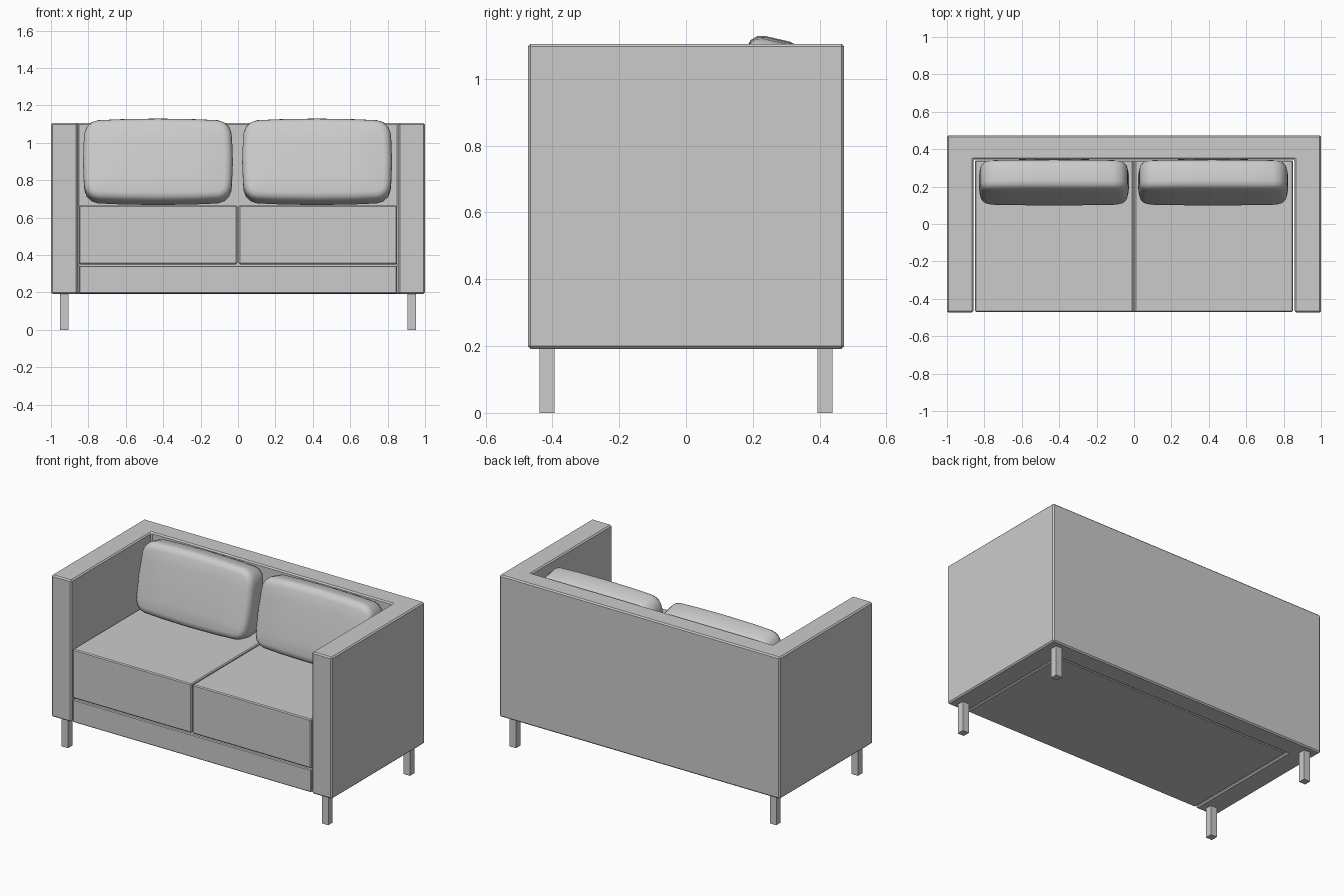
import bpy, bmesh, math
from mathutils import Matrix, Vector

if "Cube" in bpy.data.objects:
    bpy.data.objects.remove(bpy.data.objects["Cube"], do_unlink=True)

grey = bpy.data.materials.new("light grey")
grey.use_nodes = True
grey.diffuse_color = (0.6, 0.6, 0.6, 1)
grey.node_tree.nodes["Principled BSDF"].inputs["Base Color"].default_value = (0.6, 0.6, 0.6, 1)


def finish(name, bm):
    bmesh.ops.recalc_face_normals(bm, faces=bm.faces)
    mesh = bpy.data.meshes.new(name)
    bm.to_mesh(mesh)
    bm.free()
    mesh.materials.append(grey)
    ob = bpy.data.objects.new(name, mesh)
    bpy.context.collection.objects.link(ob)
    return ob


def chamfer(bm, width, segments=1):
    bmesh.ops.bevel(bm, geom=bm.edges[:], offset=width, segments=segments,
                    profile=0.5, affect='EDGES', clamp_overlap=True)


def prism(name, outline, z0, z1, bevel=0.0):
    bm = bmesh.new()
    base = bm.faces.new([bm.verts.new((x, y, z0)) for x, y in outline])
    top = bmesh.ops.extrude_face_region(bm, geom=[base])["geom"]
    bmesh.ops.translate(bm, vec=(0, 0, z1 - z0),
                        verts=[v for v in top if isinstance(v, bmesh.types.BMVert)])
    bmesh.ops.recalc_face_normals(bm, faces=bm.faces)
    if bevel:
        chamfer(bm, bevel)
    return finish(name, bm)


def box(name, x0, x1, y0, y1, z0, z1, bevel=0.0):
    return prism(name, [(x0, y0), (x1, y0), (x1, y1), (x0, y1)], z0, z1, bevel)


def cushion(name, x):
    half = Vector((0.385, 0.08, 0.215))
    bm = bmesh.new()
    bmesh.ops.create_cube(bm, size=2, matrix=Matrix.Diagonal((*half, 1)))
    # round the upright corners most, then soften the rims
    corners = [e for e in bm.edges
               if abs(e.verts[0].co.y - e.verts[1].co.y) > 0.01]
    bmesh.ops.bevel(bm, geom=corners, offset=0.065, segments=3, profile=0.5, affect='EDGES')
    rims = [e for e in bm.edges
            if e.verts[0].co.y * e.verts[1].co.y > 0]
    bmesh.ops.bevel(bm, geom=rims, offset=0.04, segments=3, profile=0.5, affect='EDGES')
    # slice both ways so the sides can swell
    for axis in (0, 2):
        normal = Vector((axis == 0, 0, axis == 2))
        for t in (-0.5, 0, 0.5):
            bmesh.ops.bisect_plane(bm, geom=bm.verts[:] + bm.edges[:] + bm.faces[:],
                                   plane_co=normal * t * half[axis], plane_no=normal)
    for v in bm.verts:
        u, w = v.co.x / half.x, v.co.z / half.z
        v.co.y *= 1 + 0.12 * (1 - u * u) * (1 - w * w)
        v.co.x *= 1 + 0.04 * (1 - w * w)
        v.co.z *= 1 + 0.06 * (1 - u * u)
    lean = Matrix.Rotation(math.radians(-13), 4, 'X')
    bmesh.ops.transform(bm, matrix=Matrix.Translation((x, 0.222, 0.898)) @ lean, verts=bm.verts)
    for f in bm.faces:
        f.smooth = True
    return finish(name, bm)


# Arms and back in one U-shaped shell
prism("arms_and_back", [(-1, -0.473), (-0.858, -0.473), (-0.858, 0.345), (0.858, 0.345),
                        (0.858, -0.473), (1, -0.473), (1, 0.473), (-1, 0.473)],
      0.192, 1.105, 0.008)

# Base rail and seat cushions
box("seat_base", -0.85, 0.85, -0.47, 0.34, 0.195, 0.342, 0.005)
box("seat_right", -0.85, -0.004, -0.47, 0.34, 0.35, 0.665, 0.006)
box("seat_left", 0.004, 0.85, -0.47, 0.34, 0.35, 0.665, 0.006)

# Leaning back cushions
cushion("back_cushion_right", -0.428)
cushion("back_cushion_left", 0.423)

# Four square legs
for side, sx in (("right", -1), ("left", 1)):
    for end, sy in (("front", -1), ("back", 1)):
        x, y = sx * 0.928, sy * 0.416
        box(f"leg_{end}_{side}", x - 0.0225, x + 0.0225, y - 0.0225, y + 0.0225, 0, 0.2)
